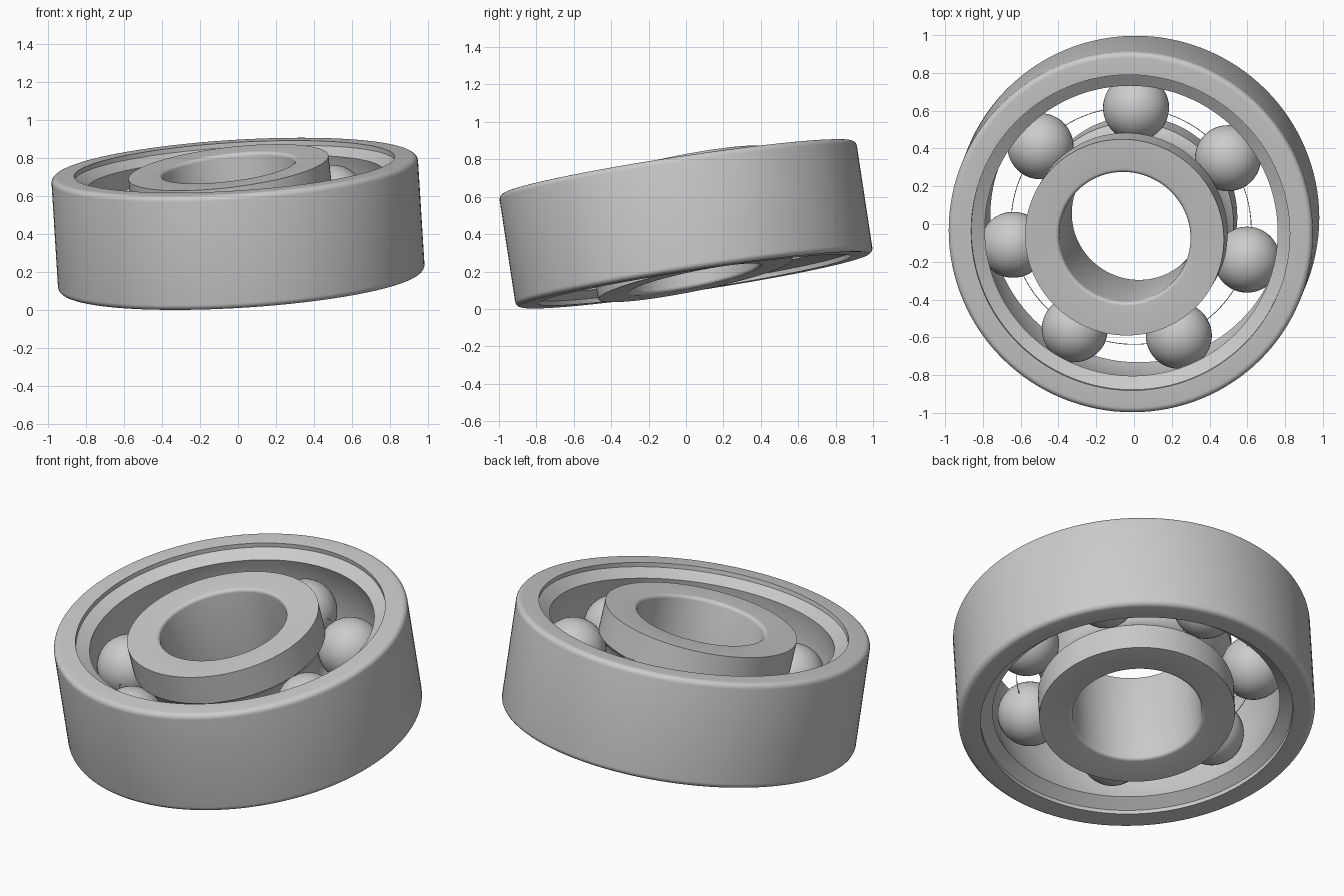
import bpy, bmesh, math
from mathutils import Vector, Matrix

cube = bpy.data.objects.get("Cube")
if cube:
    bpy.data.objects.remove(cube, do_unlink=True)

# Single steel colour
steel = bpy.data.materials.new("light_grey_steel")
steel.use_nodes = True
colour = (0.6, 0.6, 0.6, 1)
steel.diffuse_color = colour
steel.node_tree.nodes["Principled BSDF"].inputs["Base Color"].default_value = colour

HALF = 0.305          # half width of both rings
ORBIT, BALL_R = 0.64, 0.175


def tilt(centre, axis):
    """Frame whose z axis points along the given axis."""
    q = Vector((0, 0, 1)).rotation_difference(Vector(axis).normalized())
    return Matrix.Translation(centre) @ q.to_matrix().to_4x4()


OUTER_FRAME = tilt((0, 0, 0.455), (-0.062, -0.152, 1))
INNER_FRAME = tilt((-0.015, -0.01, 0.455), (-0.12, -0.205, 1))


def finish(name, bm, frame):
    bmesh.ops.recalc_face_normals(bm, faces=bm.faces)
    mesh = bpy.data.meshes.new(name)
    bm.to_mesh(mesh)
    bm.free()
    mesh.materials.append(steel)
    obj = bpy.data.objects.new(name, mesh)
    bpy.context.collection.objects.link(obj)
    obj.matrix_world = frame
    bpy.ops.object.select_all(action='DESELECT')
    obj.select_set(True)
    bpy.context.view_layer.objects.active = obj
    bpy.ops.object.shade_smooth_by_angle(angle=math.radians(25))
    return obj


def arc(cr, cz, rad, a0, a1, n):
    """Points of an arc in the (radius, height) plane, angles in degrees."""
    angles = [math.radians(a0 + (a1 - a0) * i / n) for i in range(n + 1)]
    return [(cr + rad * math.cos(a), cz + rad * math.sin(a)) for a in angles]


def lathe(name, profile, frame, steps=128):
    """Turn a closed (radius, height) profile into a ring."""
    bm = bmesh.new()
    verts = [bm.verts.new((r, 0, z)) for r, z in profile]
    edges = [bm.edges.new((verts[i - 1], verts[i])) for i in range(len(verts))]
    bmesh.ops.spin(bm, geom=verts + edges, cent=(0, 0, 0), axis=(0, 0, 1),
                   angle=math.tau, steps=steps, use_merge=False)
    bmesh.ops.remove_doubles(bm, verts=bm.verts, dist=1e-5)
    return finish(name, bm, frame)


def mirrored(upper):
    """Close an upper half profile with its mirror image below."""
    return upper + [(r, -z) for r, z in reversed(upper) if abs(z) > 1e-6]


# Outer ring: rounded rim, stepped lip and a spherical inner raceway
lip = math.degrees(math.asin(0.24 / 0.813))
outer = arc(0.936, HALF - 0.03, 0.03, 0, 90, 6)
outer += [(0.845, HALF), (0.845, 0.28)]
outer += arc(0, 0, 0.813, lip, 0, 8)
# The raceway ends on the mid plane, so drop the repeated midpoint when mirroring
lathe("outer_ring", mirrored(outer), OUTER_FRAME)

# Inner ring: rounded bore, straight shoulders and a ball groove
groove = math.degrees(math.acos((ORBIT - 0.53) / BALL_R))
inner = arc(0.37, HALF - 0.02, 0.02, 180, 90, 5)
inner += [(0.53, HALF)]
inner += arc(ORBIT, 0, BALL_R, 180 - groove, 180, 8)
lathe("inner_ring", mirrored(inner), INNER_FRAME)

# Seven balls, carried in the plane of the inner ring
for i in range(7):
    a = math.radians(87 - i * 360 / 7)
    bm = bmesh.new()
    bmesh.ops.create_uvsphere(bm, u_segments=48, v_segments=24, radius=BALL_R)
    offset = Matrix.Translation((ORBIT * math.cos(a), ORBIT * math.sin(a), 0))
    finish(f"ball_{i + 1}", bm, INNER_FRAME @ offset)

# Hair-thin wire joining the ball centres
lathe("ball_wire", arc(ORBIT, 0, 0.002, 0, 300, 5), INNER_FRAME, steps=96)
